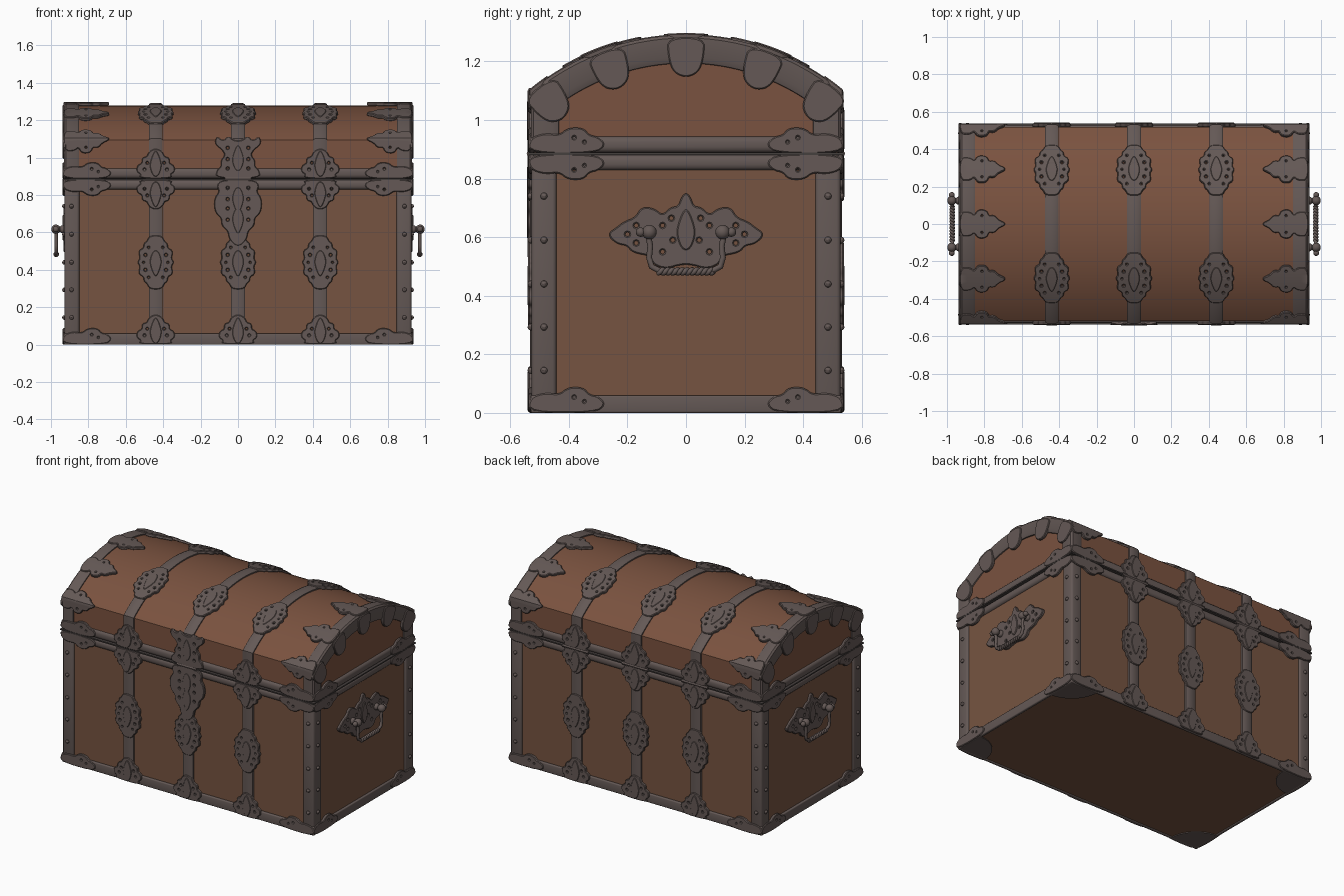
import bpy, bmesh, math
from mathutils import Matrix, Vector

if "Cube" in bpy.data.objects:
    bpy.data.objects.remove(bpy.data.objects["Cube"], do_unlink=True)

R, HALF, CZ, EAVE = 0.834, 0.53, 0.456, 1.10   # lid arc radius, half depth, arc centre, arc foot
ARC = R * math.asin(HALF / R)                  # half arc length
made = []


def material(name, rgb):
    m = bpy.data.materials.new(name)
    m.use_nodes = True
    m.diffuse_color = (*rgb, 1)
    b = m.node_tree.nodes["Principled BSDF"]
    b.inputs["Base Color"].default_value = (*rgb, 1)
    b.inputs["Roughness"].default_value = 0.7
    return m


body_wood = material("body wood", (0.18, 0.088, 0.052))
lid_wood = material("lid wood", (0.195, 0.085, 0.05))
iron = material("iron", (0.128, 0.099, 0.092))
dark_iron = material("dark iron", (0.06, 0.05, 0.048))


def finish(name, bm, mat):
    bmesh.ops.recalc_face_normals(bm, faces=bm.faces)
    me = bpy.data.meshes.new(name)
    bm.to_mesh(me)
    bm.free()
    me.materials.append(mat)
    ob = bpy.data.objects.new(name, me)
    bpy.context.collection.objects.link(ob)
    made.append(ob)
    return ob


def box(name, lo, hi, mat, bevel=0.0):
    bm = bmesh.new()
    bmesh.ops.create_cube(bm, size=1)
    for v in bm.verts:
        v.co = [a + (b - a) * (c + 0.5) for a, b, c in zip(lo, hi, v.co)]
    if bevel:
        bmesh.ops.bevel(bm, geom=bm.edges[:], offset=bevel, segments=3, profile=0.5, affect='EDGES')
    return finish(name, bm, mat)


def wrap(s, h):
    """Point (y, z) at distance s from the lid crest down the section, raised by h."""
    a, side = min(abs(s), ARC) / R, (1 if s >= 0 else -1)
    y, z = (R + h) * math.sin(a), CZ + (R + h) * math.cos(a)
    foot = CZ + math.sqrt((R + h) ** 2 - (HALF + h) ** 2)
    if abs(s) > ARC:
        y, z = HALF + h, min(EAVE - abs(s) + ARC, foot)
    elif y > HALF + h:
        y, z = HALF + h, foot
    return side * y, z


def down(z):
    return ARC + EAVE - z


def path(z_end):
    arc = [ARC * i / 20 for i in range(-20, 21)]
    return [-down(z_end)] + arc + [down(z_end)]


def sweep(name, cross, z_end, mat):
    """Sweep a closed (x, height) section over the chest."""
    bm = bmesh.new()
    rows = [[bm.verts.new((x, *wrap(s, h))) for x, h in cross] for s in path(z_end)]
    n = len(cross)
    for a, b in zip(rows, rows[1:]):
        for i in range(n):
            bm.faces.new((a[i], a[(i + 1) % n], b[(i + 1) % n], b[i]))
    bm.faces.new(rows[0])
    bm.faces.new(rows[-1])
    return finish(name, bm, mat)


def rounded(pts, times=2):
    for _ in range(times):
        pts = [tuple(a * k + b * (1 - k) for a, b in zip(p, q))
               for p, q in zip(pts, pts[1:] + pts[:1]) for k in (0.75, 0.25)]
    return pts


def shape(outline, holes=(), half=0.006, bend=False):
    """Flat pierced plate, kept as a mesh for reuse."""
    cu = bpy.data.curves.new("plate_outline", 'CURVE')
    cu.dimensions, cu.fill_mode = '2D', 'BOTH'
    cu.extrude, cu.bevel_depth, cu.bevel_resolution = half, 0.004, 0
    rings = [rounded(outline)]
    for u, v, r in holes:
        rings.append([(u + r * math.cos(k * math.pi / 4), v + r * math.sin(k * math.pi / 4)) for k in range(8)])
    for ring in rings:
        sp = cu.splines.new('POLY')
        sp.points.add(len(ring) - 1)
        for p, c in zip(sp.points, ring):
            p.co = (*c, 0, 1)
        sp.use_cyclic_u = True
    ob = bpy.data.objects.new("plate_outline", cu)
    bpy.context.collection.objects.link(ob)
    me = bpy.data.meshes.new_from_object(ob.evaluated_get(bpy.context.evaluated_depsgraph_get()))
    bpy.data.objects.remove(ob)
    bm = bmesh.new()
    bm.from_mesh(me)
    bmesh.ops.remove_doubles(bm, verts=bm.verts, dist=1e-5)
    if bend:
        for i in range(-3, 4):
            for no in ((1, 0, 0), (0, 1, 0)):
                bmesh.ops.bisect_plane(bm, geom=bm.verts[:] + bm.edges[:] + bm.faces[:],
                                       plane_co=Vector(no) * i * 0.035, plane_no=no)
    bm.to_mesh(me)
    bm.free()
    return me


def place(name, me, fn, mat=iron):
    bm = bmesh.new()
    bm.from_mesh(me)
    for v in bm.verts:
        v.co = fn(*v.co)
    return finish(name, bm, mat)


def mirrored(half):
    return half + [(-u, v) for u, v in reversed(half)]


def on_section(x, s, flip=1, lift=-0.001):
    return lambda u, v, h: (x + u, *wrap(s + flip * v, h + lift))


# Wooden chest and lid
box("chest_body", (-0.915, -0.515, 0.006), (0.915, 0.515, 0.88), body_wood)
bm = bmesh.new()
ends = [[bm.verts.new((x, *wrap(s, -0.012))) for s in path(0.89)] for x in (-0.915, 0.915)]
for f in ends:
    bm.faces.new(f)
for i in range(len(ends[0])):
    bm.faces.new((ends[0][i - 1], ends[0][i], ends[1][i], ends[1][i - 1]))
finish("lid_panel", bm, lid_wood)

# Iron rails, seam, base frame and corner posts
box("lower_rail", (-0.93, -0.53, 0.828), (0.93, 0.53, 0.882), iron, 0.02)
box("upper_rail", (-0.93, -0.53, 0.888), (0.93, 0.53, 0.945), iron, 0.02)
box("seam_lip", (-0.937, -0.537, 0.881), (0.937, 0.537, 0.889), dark_iron)
for s in (-1, 1):
    box("base_long_bar", (-0.93, s * 0.52 - 0.01, 0), (0.93, s * 0.52 + 0.01, 0.06), iron, 0.006)
    box("base_end_bar", (s * 0.92 - 0.01, -0.53, 0), (s * 0.92 + 0.01, 0.53, 0.06), iron, 0.006)
    for t in (-1, 1):
        box("corner_post", (s * 0.888 - 0.04, t * 0.485 - 0.043, 0.03),
            (s * 0.888 + 0.04, t * 0.485 + 0.043, 0.84), iron, 0.014)

# Post rivets
bm = bmesh.new()
for sx in (-1, 1):
    for sy in (-1, 1):
        for z in (0.145, 0.293, 0.44, 0.59, 0.74):
            for co in ((sx * 0.89, sy * 0.529, z), (sx * 0.929, sy * 0.485, z)):
                bmesh.ops.create_uvsphere(bm, u_segments=10, v_segments=6, radius=0.012,
                                          matrix=Matrix.Translation(co))
finish("post_rivets", bm, iron)

# Arched lid end frames and long bands
for s in (-1, 1):
    L = [(0.85, -0.02), (0.85, -0.005), (0.862, 0), (0.92, 0), (0.93, -0.01), (0.93, -0.075),
         (0.922, -0.095), (0.9, -0.1), (0.9, -0.02)]
    sweep("lid_end_frame", [(s * x, h) for x, h in L], 0.92, iron)
for x in (-0.44, 0, 0.44):
    band = mirrored([(0.037, -0.02), (0.037, -0.004), (0.022, 0.003)])
    sweep("band", [(x + u, h) for u, h in band], 0.01, iron)

# Pierced ornaments along the bands
oval = mirrored([(0.03, -0.14), (0.045, -0.11), (0.06, -0.1), (0.062, -0.075), (0.09, -0.06), (0.08, -0.02),
                 (0.095, 0), (0.08, 0.02), (0.09, 0.06), (0.062, 0.075), (0.06, 0.1), (0.045, 0.11), (0.03, 0.14)])
oval_holes = [(a * u, b * v, r) for a in (-1, 1) for b in (-1, 1)
              for u, v, r in ((0.055, 0.04, 0.011), (0.038, 0.08, 0.009))] + [(-0.065, 0, 0.008), (0.065, 0, 0.008)]
fleur = mirrored([(0.085, 0), (0.075, 0.02), (0.1, 0.035), (0.095, 0.065), (0.07, 0.075), (0.07, 0.105),
                  (0.045, 0.11), (0.035, 0.135), (0.012, 0.15)])
fleur_holes = [(a * u, v, 0.01) for a in (-1, 1) for u, v in ((0.06, 0.045), (0.045, 0.08))]
petal = mirrored([(0.012, -0.06), (0.03, -0.01), (0.022, 0.03), (0.005, 0.07)])
oval_plate, fleur_plate = shape(oval, oval_holes, bend=True), shape(fleur, fleur_holes)
petal_boss = shape(petal, half=0.004, bend=True)
for x in (-0.44, 0, 0.44):
    for side in (-1, 1):
        for s in (side * 0.296, side * down(0.44)):
            place("oval_ornament", oval_plate, on_section(x, s))
            place("oval_boss", petal_boss, on_section(x, s, side, 0.004))
        place("base_fleur", fleur_plate, on_section(x, side * down(0.005), -side))
        place("base_fleur_boss", petal_boss, on_section(x, side * down(0.07), -side, 0.004))
        if x or side > 0:
            for z, d in ((0.892, -side), (0.878, side)):
                place("seam_fleur", fleur_plate, on_section(x, side * down(z), d))
                place("seam_fleur_boss", petal_boss, on_section(x, side * down(z) + d * 0.07, d, 0.004))

# Front hasp
lid_hasp = mirrored([(0.115, 0), (0.11, 0.04), (0.085, 0.06), (0.09, 0.09), (0.065, 0.12), (0.08, 0.15),
                     (0.12, 0.18), (0.115, 0.215), (0.08, 0.195), (0.05, 0.215), (0.02, 0.195)])
lock = mirrored([(0.09, 0), (0.11, 0.03), (0.095, 0.06), (0.125, 0.1), (0.12, 0.17), (0.085, 0.2),
                 (0.085, 0.24), (0.05, 0.27), (0.045, 0.31), (0.015, 0.345)])
for name, pts, z, d, vs in (("lid_hasp", lid_hasp, 0.892, 1, (0.05, 0.1, 0.16)),
                            ("lock_plate", lock, 0.878, -1, (0.04, 0.1, 0.15, 0.21))):
    holes = [(a * 0.055, v, 0.011) for a in (-1, 1) for v in vs]
    place(name, shape(pts, holes), on_section(0, -down(z), d, 0.001))
    for v in vs[1::2]:
        place(name + "_boss", petal_boss, on_section(0, -down(z) + d * v, d, 0.005))


def rod(name, a, b, r, mat=iron):
    bm = bmesh.new()
    a, b = Vector(a), Vector(b)
    m = Matrix.Translation((a + b) / 2) @ (b - a).to_track_quat('Z', 'Y').to_matrix().to_4x4()
    bmesh.ops.create_cone(bm, cap_ends=True, segments=12, radius1=r, radius2=r, depth=(b - a).length, matrix=m)
    return finish(name, bm, mat)


# Hinge barrels at the back, hasp pin in front
for x in (-0.44, 0, 0.44):
    rod("hinge_barrel", (x - 0.095, 0.532, 0.885), (x + 0.095, 0.532, 0.885), 0.011)
rod("hasp_pin", (-0.07, -0.532, 0.885), (0.07, -0.532, 0.885), 0.012)

# Corner leaves on rails and base, pierced prongs and tongues on the lid
leaf = shape([(0, 0), (0, 0.045), (0.05, 0.062), (0.1, 0.055), (0.13, 0.08), (0.18, 0.08), (0.2, 0.055),
              (0.23, 0.05), (0.255, 0.025), (0.22, 0)], [(0.15, 0.05, 0.009), (0.185, 0.035, 0.008)])
prong = shape([(0, 0.06), (0.05, 0.062), (0.075, 0.04), (0.095, 0.075), (0.14, 0.07), (0.15, 0.04), (0.18, 0.045),
               (0.2, 0.02), (0.245, 0.0), (0.2, -0.02), (0.18, -0.045), (0.15, -0.04), (0.14, -0.07),
               (0.095, -0.075), (0.075, -0.04), (0.05, -0.062), (0, -0.06)],
              [(0.115, 0.045, 0.008), (0.115, -0.045, 0.008)], bend=True)
tongue = shape(mirrored([(0.06, 0.004), (0.058, 0.06), (0.045, 0.11), (0.015, 0.13)]))
for sx in (-1, 1):
    for sy in (-1, 1):
        for z, d in ((0.89, 1), (0.88, -1), (0.004, 1)):
            place("long_leaf", leaf, lambda u, v, h: (sx * (0.932 - u), sy * (HALF + h - 0.003), z + d * v))
            place("end_leaf", leaf, lambda u, v, h: (sx * (0.93 + h - 0.003), sy * (0.532 - u), z + d * v))
        # Quarter-round plates under the corners
        pts = [(0, 0)] + [(0.2 * math.cos(k * math.pi / 16), 0.2 * math.sin(k * math.pi / 16)) for k in range(9)]
        bm = bmesh.new()
        f = bm.faces.new([bm.verts.new((sx * (0.925 - u), sy * (0.525 - v), 0.001)) for u, v in pts])
        top = bmesh.ops.extrude_face_region(bm, geom=[f])["geom"]
        bmesh.ops.translate(bm, vec=(0, 0, 0.007), verts=[g for g in top if isinstance(g, bmesh.types.BMVert)])
        finish("underside_corner", bm, iron)
    for s in (-ARC, -0.3, 0, 0.3, ARC):
        place("lid_prong", prong, lambda u, v, h: (sx * (0.928 - u), *wrap(s + v, h - 0.003)))
        a = s / R * 0.95
        place("arch_tongue", tongue, lambda u, v, h: (
            sx * (0.93 + h - 0.002), (R - 0.008 - v) * math.sin(a) + u * math.cos(a),
            CZ + (R - 0.008 - v) * math.cos(a) - u * math.sin(a)))

# End handles: pierced back plate, knobs, hanging bail with twisted grip
back = mirrored([(0.02, -0.1), (0.07, -0.115), (0.11, -0.1), (0.12, -0.07), (0.18, -0.06), (0.2, -0.035), (0.235, -0.03),
                 (0.265, 0), (0.235, 0.02), (0.21, 0.04), (0.17, 0.055), (0.15, 0.09), (0.11, 0.085),
                 (0.08, 0.06), (0.05, 0.09), (0.025, 0.09), (0.008, 0.135)])
back_holes = [(a * u, v, 0.012) for a in (-1, 1) for u, v in
              ((0.2, 0), (0.17, 0.03), (0.08, 0.03), (0.05, 0.055), (0.08, -0.06), (0.17, -0.03), (0.045, -0.02))]
back_plate = shape(back, back_holes)


def tube(name, pts, r):
    cu = bpy.data.curves.new(name, 'CURVE')
    cu.dimensions, cu.bevel_depth, cu.bevel_resolution, cu.use_fill_caps = '3D', r, 2, True
    sp = cu.splines.new('POLY')
    sp.points.add(len(pts) - 1)
    for p, c in zip(sp.points, pts):
        p.co = (*c, 1)
    cu.materials.append(iron)
    bpy.context.collection.objects.link(bpy.data.objects.new(name, cu))


for sx in (-1, 1):
    place("handle_plate", back_plate, lambda u, v, h: (sx * (0.922 + h), u, 0.61 + v))
    place("handle_plate_boss", petal_boss, lambda u, v, h: (sx * (0.93 + h), u, 0.62 + v))
    bm = bmesh.new()
    for sy in (-1, 1):
        rod("handle_stud", (sx * 0.91, sy * 0.125, 0.617), (sx * 0.97, sy * 0.125, 0.617), 0.014)
        for x, y, r in ((0.974, 0.125, 0.025), (0.974, 0.155, 0.016), (0.935, 0.125, 0.022)):
            bmesh.ops.create_uvsphere(bm, u_segments=14, v_segments=10, radius=r,
                                      matrix=Matrix.Translation((sx * x, sy * y, 0.617)))
        arm = [(0.13, 0.61), (0.122, 0.57), (0.126, 0.53), (0.118, 0.5), (0.09, 0.485)]
        tube("handle_arm", [(sx * 0.972, sy * y, z) for y, z in arm], 0.01)
        twist = [(sx * 0.972 + 0.007 * math.cos(k * 0.6 + sy * math.pi / 2), -0.095 + 0.19 * k / 60,
                  0.483 + 0.007 * math.sin(k * 0.6 + sy * math.pi / 2)) for k in range(61)]
        tube("handle_grip", twist, 0.008)
    finish("handle_knobs", bm, iron)

# Smooth shading with sharp edges kept
bpy.ops.object.select_all(action='DESELECT')
for ob in made:
    ob.select_set(True)
bpy.context.view_layer.objects.active = made[0]
bpy.ops.object.shade_smooth_by_angle()
